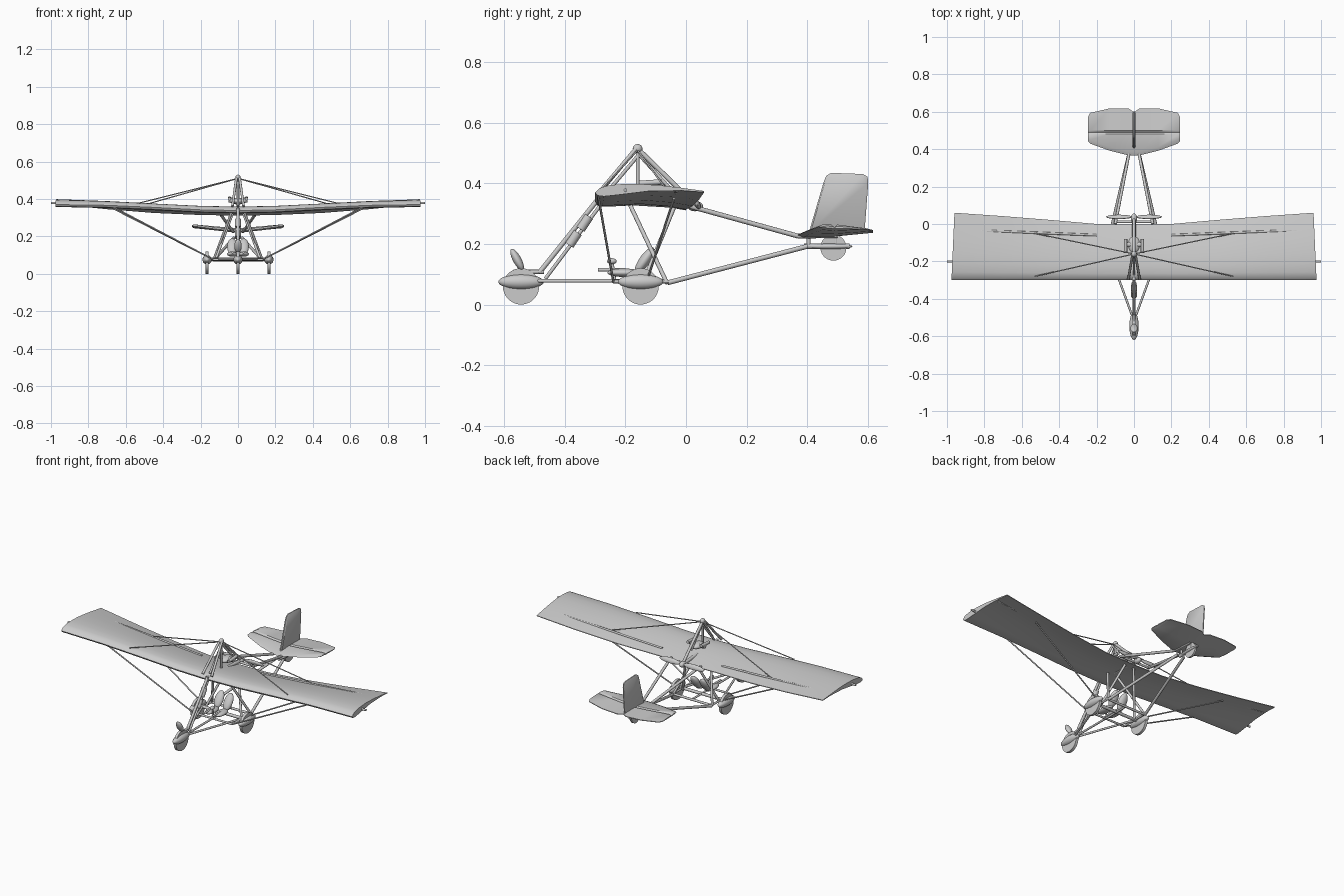
import bpy, bmesh, math
from mathutils import Vector

if "Cube" in bpy.data.objects:
    bpy.data.objects.remove(bpy.data.objects["Cube"])


def smooth(ob, angle=40):
    bpy.ops.object.select_all(action='DESELECT')
    ob.select_set(True)
    bpy.context.view_layer.objects.active = ob
    bpy.ops.object.shade_smooth_by_angle(angle=math.radians(angle))
    return ob


def tube(name, a, b, r=0.007, r2=None, sides=12):
    a, b = Vector(a), Vector(b)
    d = b - a
    bpy.ops.mesh.primitive_cone_add(vertices=sides, radius1=r, radius2=r if r2 is None else r2,
                                    depth=d.length, location=(a + b) / 2)
    ob = bpy.context.object
    ob.rotation_euler = d.to_track_quat('Z', 'Y').to_euler()
    ob.name = name
    return smooth(ob)


def pair(name, a, b, r=0.007):
    for s, side in ((-1, "left"), (1, "right")):
        tube(f"{side}_{name}", (a[0] * s, a[1], a[2]), (b[0] * s, b[1], b[2]), r)


def blob(name, loc, size, tilt=0.0):
    bpy.ops.mesh.primitive_uv_sphere_add(segments=24, ring_count=14, location=loc)
    ob = bpy.context.object
    ob.scale = size
    ob.rotation_euler = (tilt, 0, 0)
    ob.name = name
    return smooth(ob, 80)


def loft(name, rings):
    bm = bmesh.new()
    rows = [[bm.verts.new(p) for p in ring] for ring in rings]
    n = len(rows[0])
    for r0, r1 in zip(rows, rows[1:]):
        for i in range(n):
            bm.faces.new((r0[i], r0[(i + 1) % n], r1[(i + 1) % n], r1[i]))
    bm.faces.new(rows[0])
    bm.faces.new(rows[-1][::-1])
    bmesh.ops.recalc_face_normals(bm, faces=bm.faces)
    me = bpy.data.meshes.new(name)
    bm.to_mesh(me)
    bm.free()
    ob = bpy.data.objects.new(name, me)
    bpy.context.collection.objects.link(ob)
    return smooth(ob, 35)


# Wing: cambered section (chord fraction, height) lofted along a gentle dihedral
section = [(1, .001), (.8, .012), (.6, .021), (.4, .027), (.25, .027), (.12, .023), (.04, .014),
           (0, 0), (.02, -.010), (.08, -.013), (.2, -.009), (.5, .003), (.8, .003), (1, -.003)]
# x, trailing y, leading z, trailing z
stations = [(0, 0, .338, .314), (.2, 0, .342, .317), (.45, .022, .355, .328),
            (.7, .042, .366, .348), (.96, .06, .370, .374)]
stations = [(-x, y, a, b) for x, y, a, b in stations[:0:-1]] + stations
rings = []
for x, yt, zl, zt in stations:
    rings.append([(x + (math.copysign(.016, x) * (1 - c) if abs(x) > .9 else 0),
                   -.3 + c * (yt + .3), zl + c * (zt - zl) + h) for c, h in section])
loft("wing", rings)
pair("wing_tip_stub", (.9, -.2, .378), (1.0, -.2, .378), .006)
pair("rear_spar", (.2, -.06, .334), (.95, -.03, .378), .006)

# Kingpost pyramid and bracing wires
apex = (0, -.16, .515)
blob("kingpost_cap", apex, (.014, .016, .015))
tube("kingpost", apex, (0, -.16, .35), .006)
pair("front_pylon_tube", (.008, -.165, .515), (.03, -.295, .36), .007)
tube("front_center_pylon_tube", (0, -.16, .49), (0, -.27, .36), .006)
tube("rear_pylon_tube", apex, (0, .035, .325), .008)
tube("rear_inner_pylon_tube", (0, -.15, .49), (0, -.05, .38), .006)
pair("front_upper_wire", (0, -.16, .51), (.53, -.28, .378), .003)
pair("rear_upper_wire", (0, -.16, .51), (.53, -.05, .36), .003)
pair("front_lower_wire", (.67, -.29, .358), (.13, -.24, .075), .004)
pair("rear_lower_wire", (.67, -.04, .35), (.13, -.13, .075), .004)
tube("root_keel", (0, -.3, .345), (0, .035, .325), .010)

# Cabin frame
pair("front_cabin_tube", (.03, -.19, .34), (.13, -.065, .075))
pair("rear_cabin_tube", (.03, -.04, .32), (.12, -.14, .075))
pair("side_rail", (.01, -.49, .078), (.13, -.16, .078), .006)
pair("lower_side_rail", (.13, -.24, .076), (.13, -.06, .076), .006)
tube("axle", (-.165, -.15, .078), (.165, -.15, .078), .009)
tube("front_cross_tube", (-.13, -.24, .076), (.13, -.24, .076), .006)
tube("rear_cross_tube", (-.13, -.065, .073), (.13, -.065, .073), .007)
tube("center_keel", (0, -.5, .078), (0, -.065, .078), .006)

# Nose strut with thick sleeves
tube("nose_strut", (0, -.485, .105), (0, -.293, .345), .008)
tube("nose_strut_brace", (0, -.465, .085), (0, -.285, .325), .006)
for i, (y, z) in enumerate(((-.372, .217), (-.335, .270))):
    tube(f"strut_sleeve_{i + 1}", (0, y - .014, z - .021), (0, y + .014, z + .021), .016)

# Wheels with teardrop fairings
for name, x, y, r in (("nose", 0, -.545, .06), ("left", -.165, -.15, .06), ("right", .165, -.15, .06)):
    tube(f"{name}_wheel", (x - .008, y, .06), (x + .008, y, .06), r, sides=36)
    blob(f"{name}_wheel_fairing", (x, y, .075), (.025, .075, .025))
tube("nose_bar", (0, -.57, .108), (0, -.47, .108), .007)
blob("nose_shield", (0, -.558, .148), (.020, .014, .040), .5)

# Seats and control stick
for s, side in ((-1, "left"), (1, "right")):
    blob(f"{side}_seat_back", (s * .031, -.137, .145), (.027, .018, .052), -.6)
    blob(f"{side}_seat_cushion", (s * .031, -.205, .105), (.027, .055, .014))
    tube(f"{side}_pedal_tube", (s * .03, -.29, .115), (s * .03, -.2, .115), .006)
tube("control_stick", (0, -.235, .08), (0, -.245, .145), .005)
blob("stick_grip", (0, -.245, .143), (.012, .016, .010))

# Engine and propeller
blob("engine_block", (0, -.11, .388), (.032, .045, .018))
for s, side in ((-1, "left"), (1, "right")):
    tube(f"{side}_cylinder", (s * .015, -.11, .39), (s * .05, -.11, .395), .014)
    tube(f"{side}_exhaust", (s * .045, -.155, .40), (s * .045, -.08, .405), .009)
    blob(f"{side}_propeller_blade", (s * .08, .038, .33), (.07, .010, .016), .5)
blob("propeller_hub", (0, .03, .325), (.017, .026, .017))

# Tail booms
pair("upper_boom", (.10, .0, .328), (.028, .37, .226), .008)
pair("lower_boom", (.13, -.06, .072), (.022, .40, .192), .008)
pair("upper_boom_end", (.028, .37, .226), (.015, .50, .228), .008)
tube("boom_cross_tube", (-.10, .012, .322), (.10, .012, .322), .007)
tube("tail_lower_rail", (0, .39, .193), (0, .54, .193), .009)
for i, y in enumerate((.405, .495)):
    tube(f"tail_post_{i + 1}", (0, y, .193), (0, y, .235), .007)
blob("tail_fairing", (0, .475, .192), (.016, .075, .010))
tube("tail_wheel", (-.006, .487, .188), (.006, .487, .188), .043, sides=32)

# Tailplane: x, leading y, trailing y, leading z, trailing z
half = [(0, .365, .598, .228, .238), (.03, .367, .618, .229, .239), (.13, .392, .618, .240, .244),
        (.235, .43, .594, .254, .25), (.247, .445, .57, .256, .252)]
plan = [(-x, *rest) for x, *rest in half[:0:-1]] + half
rings = []
for x, yl, yt, zl, zt in plan:
    t = .012 if abs(x) < .24 else .004
    hinge = .49
    zh = zl + (zt - zl) * .5
    rings.append([(x, yl, zl), (x, yl + .02, zl + t * .8), (x, hinge - .01, zh + t), (x, hinge, zh + t * .3),
                  (x, hinge + .01, zh + t), (x, yt, zt + .002), (x, yt, zt - .002),
                  (x, hinge, zh - t * .7), (x, yl + .02, zl - t * .6)])
loft("tailplane", rings)

# Fin and rudder
outline = [(.405, .235), (.455, .405), (.463, .425), (.48, .435), (.585, .431), (.6, .422),
           (.602, .40), (.59, .24)]
cy, cz = .51, .34
loft("fin", [[(x, cy + (y - cy) * k, cz + (z - cz) * k) for y, z in outline]
             for x, k in ((-.007, .93), (-.003, 1), (.003, 1), (.007, .93))])
